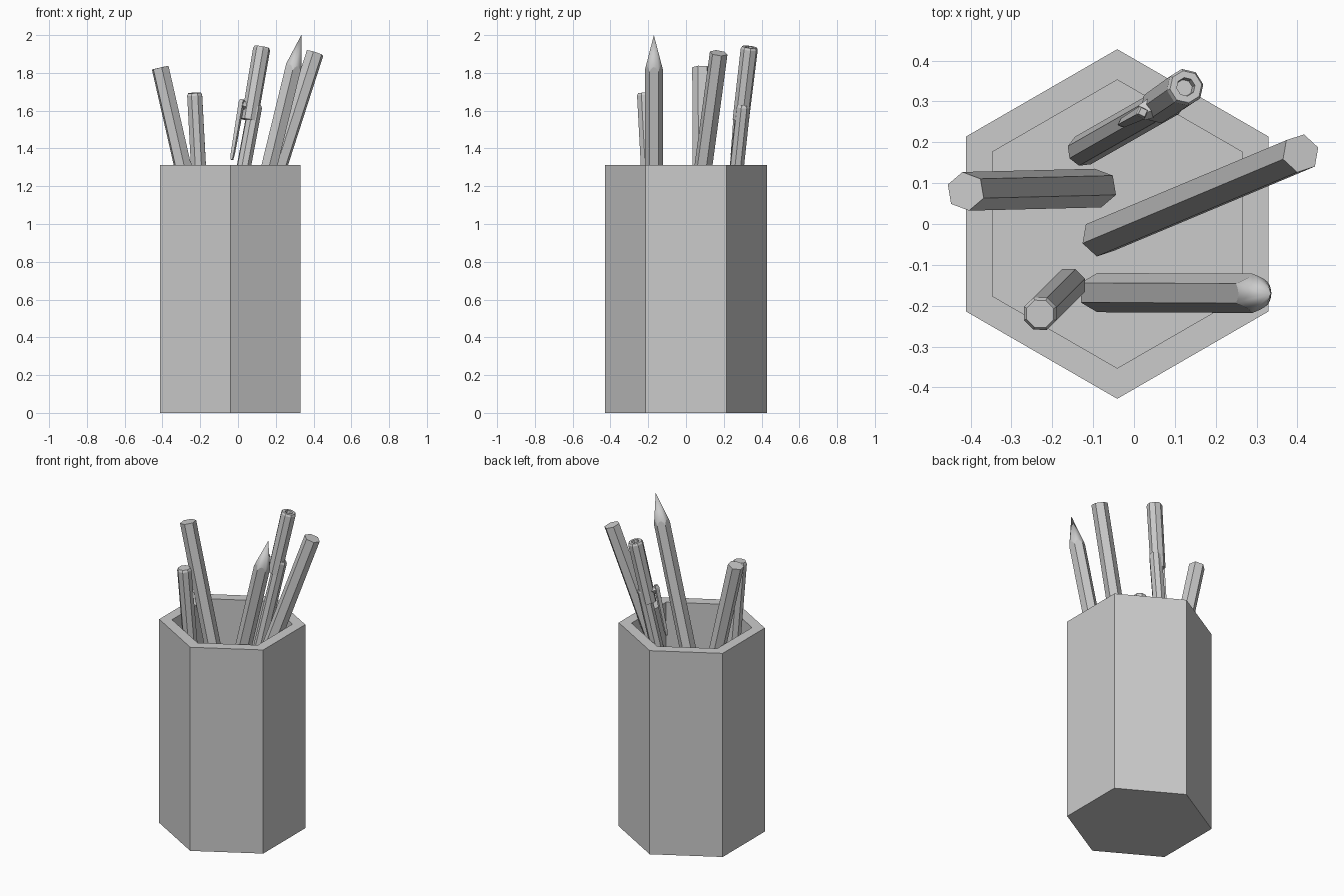
import bpy, bmesh, math
from mathutils import Vector

if "Cube" in bpy.data.objects:
    bpy.data.objects.remove(bpy.data.objects["Cube"])


def finish(name, bm):
    bmesh.ops.recalc_face_normals(bm, faces=bm.faces)
    me = bpy.data.meshes.new(name)
    bm.to_mesh(me)
    bm.free()
    ob = bpy.data.objects.new(name, me)
    bpy.context.collection.objects.link(ob)
    return ob


def frame(a, b, ref_deg):
    """Axis and two perpendicular directions; ref_deg is where a corner points in plan."""
    d = (b - a).normalized()
    ref = Vector((math.cos(math.radians(ref_deg)), math.sin(math.radians(ref_deg)), 0))
    u = (ref - d * ref.dot(d)).normalized()
    return u, d.cross(u)


def loft(name, a, b, profile, sides=6, ref=90):
    """Sweep (fraction along axis, radius) rings from a to b, capping both ends."""
    a, b = Vector(a), Vector(b)
    u, v = frame(a, b, ref)
    bm = bmesh.new()
    rings = []
    for t, r in profile:
        c = a.lerp(b, t)
        rings.append([bm.verts.new(c + r * (math.cos(k) * u + math.sin(k) * v))
                      for k in (2 * math.pi * i / sides for i in range(sides))])
    for lo, hi in zip(rings, rings[1:]):
        for i in range(sides):
            j = (i + 1) % sides
            bm.faces.new((lo[i], lo[j], hi[j], hi[i]))
    bm.faces.new(rings[0][::-1])
    bm.faces.new(rings[-1])
    return finish(name, bm)


def sharpened_pencil(name, a, b, r, tip_len, n=36):
    """Hexagonal shaft whose round cone leaves a scalloped edge."""
    a, b = Vector(a), Vector(b)
    u, v = frame(a, b, 90)
    d = (b - a).normalized()
    bm = bmesh.new()
    low, top = [], []
    for i in range(n):
        k = 2 * math.pi * i / n
        rh = r * math.cos(math.pi / 6) / math.cos(k % (math.pi / 3) - math.pi / 6)
        off = rh * (math.cos(k) * u + math.sin(k) * v)
        low.append(bm.verts.new(a + off))
        top.append(bm.verts.new(b - d * tip_len * rh / r + off))
    tip = bm.verts.new(b)
    for i in range(n):
        j = (i + 1) % n
        bm.faces.new((low[i], low[j], top[j], top[i]))
        bm.faces.new((top[i], top[j], tip))
    bm.faces.new(low[::-1])
    ob = finish(name, bm)
    bpy.ops.object.select_all(action='DESELECT')
    bpy.context.view_layer.objects.active = ob
    ob.select_set(True)
    bpy.ops.object.shade_smooth_by_angle(angle=math.radians(12))


# Hollow hexagonal cup
H = 1.312
loft("cup", (-0.041, 0, 0), (-0.041, 0, H),
     [(0, 0.428), (1, 0.428), (1, 0.353), (0.24 / H, 0.353)])

# Hexagonal pencils
rod = [(0, 0.048), (1, 0.048)]
loft("left_pencil", (-0.088, 0.088, 0.41), (-0.412, 0.08, 1.828), rod, ref=100)
loft("right_pencil", (-0.083, -0.033, 0.38), (0.408, 0.173, 1.905), rod, ref=77)
sharpened_pencil("sharp_pencil", (-0.09, -0.168, 0.26), (0.335, -0.17, 2.0), 0.048, 0.19)

# Short octagonal marker with a bevelled top
loft("marker", (-0.16, -0.15, 0.38), (-0.23, -0.22, 1.694),
     [(0, 0.043), (0.99, 0.043), (1, 0.036)], 8, 112)

# Pen: barrel, hollow-ended cap, and clip
loft("pen_barrel", (-0.125, 0.18, 0.47), (0.092, 0.304, 1.63),
     [(0, 0.039), (0.99, 0.039), (1, 0.033)], 8, 30)
loft("pen_cap", (0.06, 0.29, 1.55), (0.127, 0.336, 1.937),
     [(0, 0.044), (0.97, 0.046), (1, 0.040), (1, 0.023), (0.93, 0.021)], 8, 10)
loft("clip_base", (0.075, 0.30, 1.615), (0.018, 0.272, 1.63),
     [(0, 0.032), (1, 0.02)], 4, 70)
loft("clip", (-0.033, 0.245, 1.34), (0.022, 0.274, 1.66),
     [(0, 0.008), (0.1, 0.012), (0.95, 0.017), (1, 0.012)], 4, 20)
